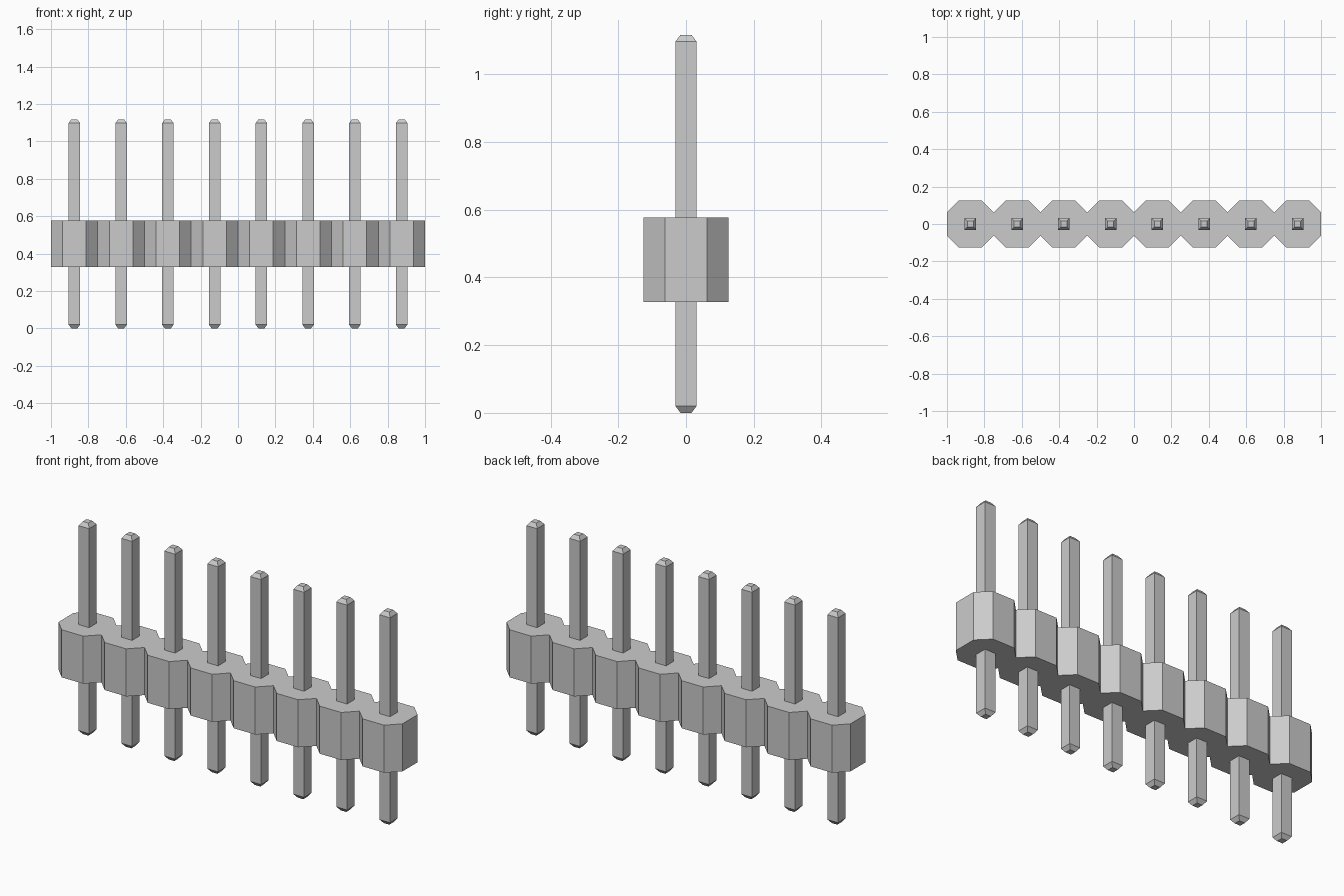
import bpy
import bmesh

if "Cube" in bpy.data.objects:
    bpy.data.objects.remove(bpy.data.objects["Cube"], do_unlink=True)

COUNT = 8
PITCH = 0.25
HALF = PITCH / 2
CHAMFER = PITCH / 4
BODY_BOTTOM, BODY_TOP = 0.327, 0.577
PIN_HALF, TIP_HALF = 0.031, 0.016
PIN_TOP, TIP_HEIGHT = 1.117, 0.02

grey = bpy.data.materials.new("light_grey")
grey.use_nodes = True
grey.diffuse_color = (0.6, 0.6, 0.6, 1)
grey.node_tree.nodes["Principled BSDF"].inputs["Base Color"].default_value = (0.6, 0.6, 0.6, 1)


def finish(bm, name):
    bmesh.ops.recalc_face_normals(bm, faces=bm.faces)
    mesh = bpy.data.meshes.new(name)
    bm.to_mesh(mesh)
    bm.free()
    mesh.materials.append(grey)
    obj = bpy.data.objects.new(name, mesh)
    bpy.context.collection.objects.link(obj)
    return obj


centres = [(i - (COUNT - 1) / 2) * PITCH for i in range(COUNT)]

# Housing: a row of chamfered cells sharing one outline, extruded upwards
front = [(-1, -CHAMFER)]
for cx in centres:
    front += [(cx - CHAMFER, -HALF), (cx + CHAMFER, -HALF), (cx + HALF, -CHAMFER)]
outline = front + [(x, -y) for x, y in reversed(front)]
bm = bmesh.new()
base = bm.faces.new([bm.verts.new((x, y, BODY_BOTTOM)) for x, y in outline])
top = bmesh.ops.extrude_face_region(bm, geom=[base], use_keep_orig=True)["geom"]
bmesh.ops.translate(bm, vec=(0, 0, BODY_TOP - BODY_BOTTOM),
                    verts=[v for v in top if isinstance(v, bmesh.types.BMVert)])
finish(bm, "housing")


# Pins: square posts with tapered ends
def make_pin(name, cx):
    bm = bmesh.new()
    sections = [(0, TIP_HALF), (TIP_HEIGHT, PIN_HALF),
                (PIN_TOP - TIP_HEIGHT, PIN_HALF), (PIN_TOP, TIP_HALF)]
    rings = [[bm.verts.new((cx + sx * h, sy * h, z))
              for sx, sy in ((-1, -1), (1, -1), (1, 1), (-1, 1))]
             for z, h in sections]
    for lower, upper in zip(rings, rings[1:]):
        for i in range(4):
            j = (i + 1) % 4
            bm.faces.new((lower[i], lower[j], upper[j], upper[i]))
    bm.faces.new(rings[0])
    bm.faces.new(rings[-1])
    finish(bm, name)


for n, cx in enumerate(centres, 1):
    make_pin(f"pin_{n}", cx)
